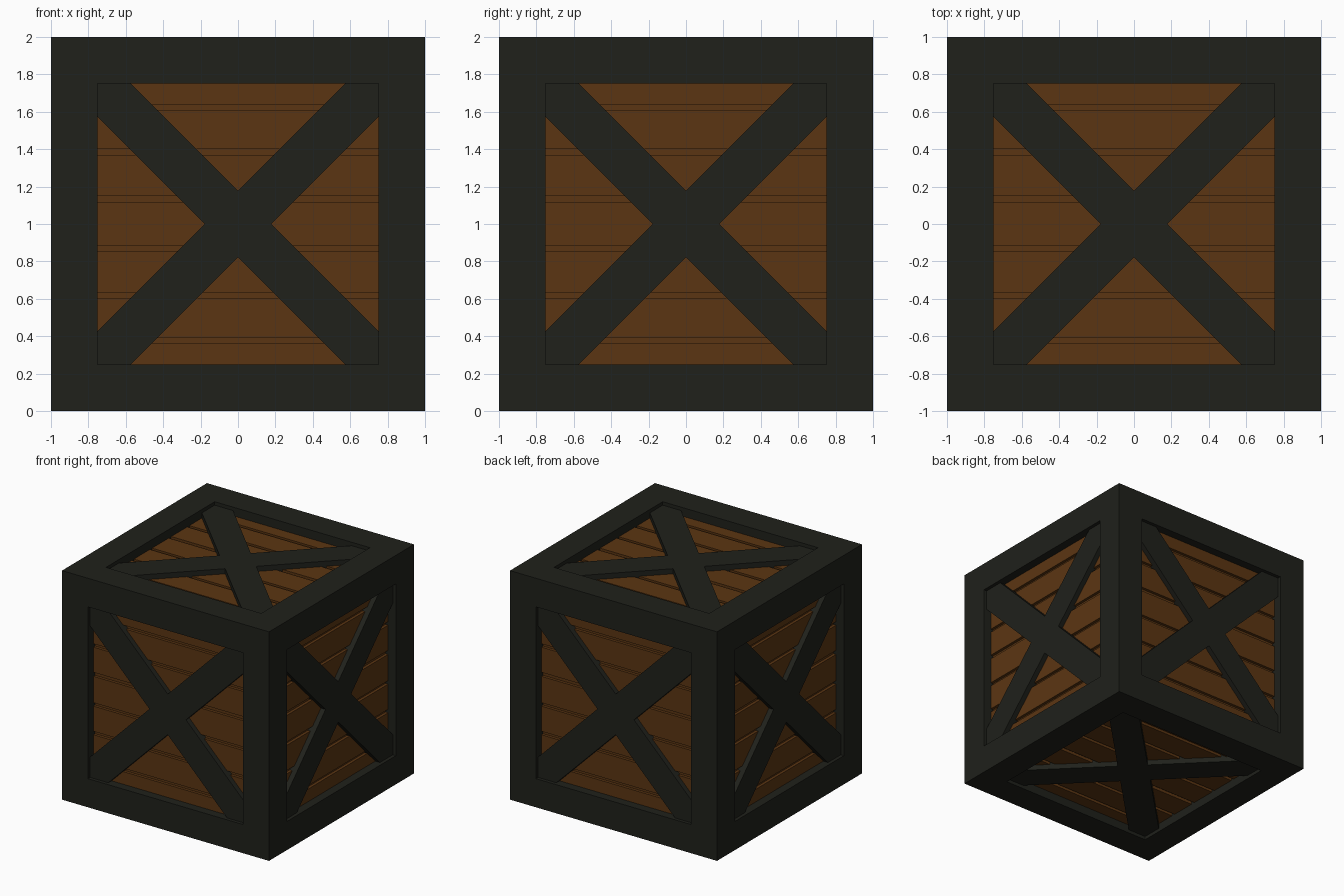
import bpy, bmesh
from math import pi
from mathutils import Matrix, Vector

if "Cube" in bpy.data.objects:
    bpy.data.objects.remove(bpy.data.objects["Cube"])

FLOOR, PLANK, BRACE = 0.90, 0.925, 0.97   # distances from the crate centre
OPEN = 0.75                              # half-size of each opening
CENTRE = Matrix.Translation((0, 0, 1))


def material(name, rgb):
    m = bpy.data.materials.new(name)
    m.diffuse_color = (*rgb, 1)
    m.use_nodes = True
    m.node_tree.nodes["Principled BSDF"].inputs["Base Color"].default_value = m.diffuse_color
    return m


dark = material("dark_frame", (0.014, 0.015, 0.011))
wood = material("brown_wood", (0.105, 0.036, 0.006))


def finish(name, bm, mats, matrix):
    bmesh.ops.recalc_face_normals(bm, faces=bm.faces)
    me = bpy.data.meshes.new(name)
    bm.to_mesh(me)
    bm.free()
    for m in mats:
        me.materials.append(m)
    ob = bpy.data.objects.new(name, me)
    ob.matrix_world = matrix
    bpy.context.collection.objects.link(ob)


# Outer frame: cube with a recessed well in every side, wooden well floors
bm = bmesh.new()
bmesh.ops.create_cube(bm, size=2)
sides = bm.faces[:]
bmesh.ops.inset_individual(bm, faces=sides, thickness=1 - OPEN, use_even_offset=True)
for f in sides:
    n = f.normal.copy()
    new = bmesh.ops.extrude_discrete_faces(bm, faces=[f])["faces"][0]
    bmesh.ops.translate(bm, verts=new.verts, vec=-n * (1 - FLOOR))
    new.material_index = 1
finish("frame", bm, [dark, wood], CENTRE)


# Planks: seven boards across a side, separated by narrow gaps
def planks(name, matrix):
    bm = bmesh.new()
    gaps = [(-0.64, -0.61), (-0.395, -0.365), (-0.145, -0.115),
            (0.115, 0.15), (0.37, 0.40), (0.61, 0.64)]
    edges = [-OPEN] + [v for g in gaps for v in g] + [OPEN]
    for lo, hi in zip(edges[::2], edges[1::2]):
        bmesh.ops.create_cube(bm, size=1, matrix=Matrix.Translation(
            (0, (lo + hi) / 2, (FLOOR + PLANK) / 2)) @ Matrix.Diagonal(
            (2 * OPEN, hi - lo, PLANK - FLOOR, 1)))
    finish(name, bm, [wood], matrix)


# Cross brace: X outline clipped to the opening, extruded outwards
def brace(name, matrix):
    bm = bmesh.new()
    w, base = 0.177, FLOOR
    quarter = [(w, 0), (OPEN, OPEN - w), (OPEN, OPEN), (OPEN - w, OPEN)]
    pts = []
    for k in range(4):
        r = Matrix.Rotation(k * pi / 2, 3, 'Z')
        pts += [r @ Vector((x, y, base)) for x, y in quarter]
    face = bm.faces.new([bm.verts.new(p) for p in pts])
    top = bmesh.ops.extrude_face_region(bm, geom=[face], use_keep_orig=True)["geom"]
    bmesh.ops.translate(bm, vec=(0, 0, BRACE - base),
                        verts=[g for g in top if isinstance(g, bmesh.types.BMVert)])
    finish(name, bm, [dark], matrix)


# Dress all six sides
tilt = Matrix.Rotation(pi / 2, 4, 'X')
turns = {"top": Matrix(), "bottom": Matrix.Rotation(pi, 4, 'X')}
for k, side in enumerate(["front", "right", "back", "left"]):
    turns[side] = Matrix.Rotation(k * pi / 2, 4, 'Z') @ tilt
for side, rot in turns.items():
    planks(side + "_planks", CENTRE @ rot)
    brace(side + "_cross_brace", CENTRE @ rot)
